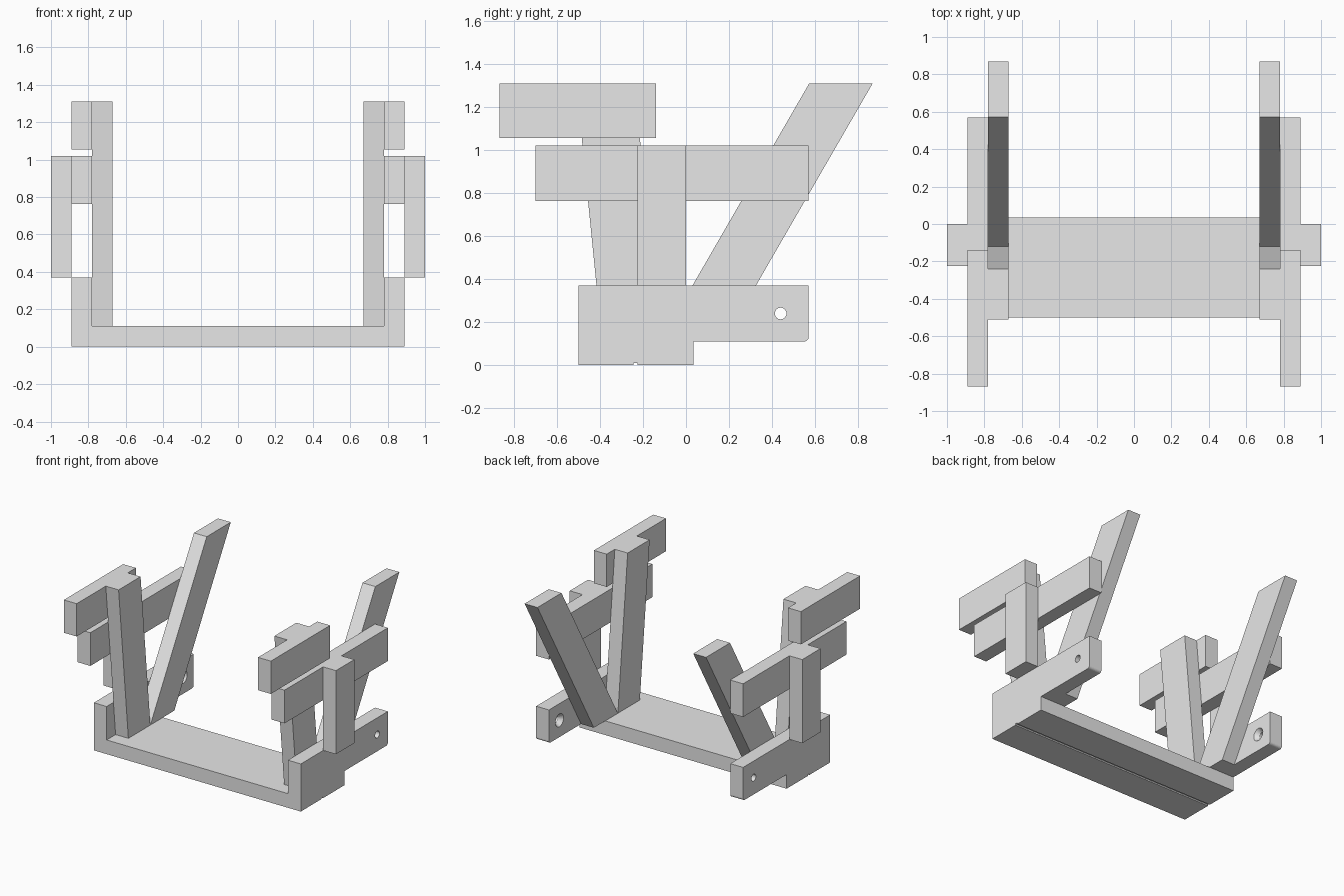
import bpy
import bmesh
import math
from mathutils import Matrix

cube = bpy.data.objects.get("Cube")
if cube:
    bpy.data.objects.remove(cube, do_unlink=True)

grey = bpy.data.materials.new("light grey")
grey.use_nodes = True
grey.diffuse_color = (0.8, 0.8, 0.8, 1)
grey.node_tree.nodes["Principled BSDF"].inputs["Base Color"].default_value = (0.8, 0.8, 0.8, 1)


def add_object(name, bm):
    bmesh.ops.recalc_face_normals(bm, faces=bm.faces)
    mesh = bpy.data.meshes.new(name)
    bm.to_mesh(mesh)
    bm.free()
    mesh.materials.append(grey)
    obj = bpy.data.objects.new(name, mesh)
    bpy.context.collection.objects.link(obj)
    return obj


def board(name, profile, xa, xb):
    """Extrude a (y, z) side profile from xa to xb."""
    bm = bmesh.new()
    face = bm.faces.new([bm.verts.new((xa, y, z)) for y, z in profile])
    ext = bmesh.ops.extrude_face_region(bm, geom=[face])
    verts = [g for g in ext["geom"] if isinstance(g, bmesh.types.BMVert)]
    bmesh.ops.translate(bm, verts=verts, vec=(xb - xa, 0, 0))
    return add_object(name, bm)


def rect(y0, y1, z0, z1):
    return [(y0, z0), (y1, z0), (y1, z1), (y0, z1)]


def drill(target, x, y, z, r1, r2, depth):
    """Cut a round or tapered hole along x; r1 is the radius at the -x end."""
    bm = bmesh.new()
    turn = Matrix.Translation((x, y, z)) @ Matrix.Rotation(math.pi / 2, 4, 'Y')
    bmesh.ops.create_cone(bm, cap_ends=True, segments=32, radius1=r1,
                          radius2=r2, depth=depth, matrix=turn)
    cutter = add_object("hole_cutter", bm)
    cutter.hide_render = True
    mod = target.modifiers.new("hole", 'BOOLEAN')
    mod.object = cutter
    mod.operation = 'DIFFERENCE'
    mod.solver = 'EXACT'
    bpy.context.view_layer.objects.active = target
    bpy.ops.object.modifier_apply(modifier=mod.name)
    bpy.data.objects.remove(cutter, do_unlink=True)


# Layer boundaries across x, from the inner posts to the outer uprights
INNER, MID, OUTER, EDGE = 0.67, 0.78, 0.89, 1.0
FRONT, BACK, FLOOR, RIM = -0.5, 0.035, 0.11, 0.37

# Shared underside with a narrow groove
underside = [(FRONT, 0), (-0.245, 0), (-0.245, 0.01), (-0.225, 0.01), (-0.225, 0), (BACK, 0)]
board("base_board", underside + [(BACK, FLOOR), (FRONT, FLOOR)], -MID, MID)

# Side plate with a rounded lower rear corner
r = 0.02
corner = [(0.57 - r + r * math.sin(a), FLOOR + r - r * math.cos(a))
          for a in (math.pi / 2 * i / 5 for i in range(6))]
plate = underside + [(BACK, FLOOR)] + corner + [(0.57, RIM), (FRONT, RIM)]

# (part, profile, inner x, outer x), repeated on both sides
parts = [
    ("side_plate", plate, MID, OUTER),
    ("front_post", [(-0.39, FLOOR), (-0.12, FLOOR), (-0.24, 1.31), (-0.51, 1.31)], INNER, MID),
    ("rear_post", [(-0.12, FLOOR), (0.175, FLOOR), (0.868, 1.31), (0.573, 1.31)], INNER, MID),
    ("upper_arm", rect(-0.868, -0.14, 1.055, 1.31), MID, OUTER),
    ("lower_arm", rect(-0.70, 0.57, 0.762, 1.02), MID, OUTER),
    ("outer_upright", rect(-0.225, 0.0, RIM, 1.02), OUTER, EDGE),
]
for side, s in (("left", 1), ("right", -1)):
    for name, profile, xa, xb in parts:
        obj = board(side + "_" + name, profile, s * xa, s * xb)
        if name == "side_plate":
            # Through hole, countersunk on the inner face
            drill(obj, s * 0.835, 0.44, 0.24, 0.027, 0.027, 0.3)
            radii = (0.06, 0.025) if s > 0 else (0.025, 0.06)
            drill(obj, s * 0.79, 0.44, 0.24, *radii, 0.05)
